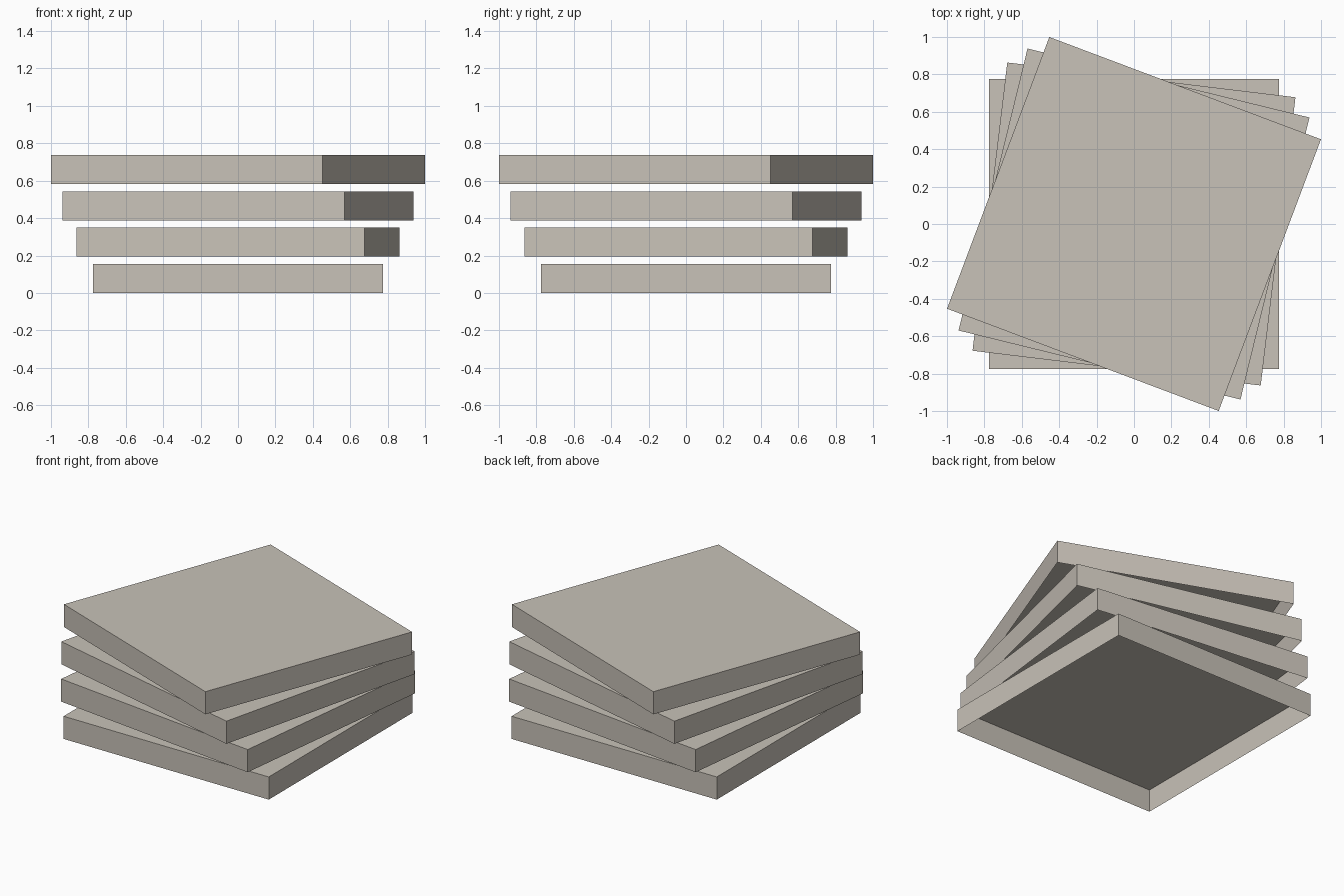
import bpy
import bmesh
from mathutils import Matrix

default = bpy.data.objects.get("Cube")
if default:
    bpy.data.objects.remove(default, do_unlink=True)

WIDTH = 1.552       # side of each square slab
THICK = 0.155       # slab height
STEP = 0.194        # rise from one slab to the next
TWIST = -0.12       # turn from one slab to the next, radians

# Warm grey stone
stone = bpy.data.materials.new("warm_grey_stone")
stone.use_nodes = True
colour = (0.58, 0.54, 0.48, 1.0)
stone.diffuse_color = colour
stone.node_tree.nodes["Principled BSDF"].inputs["Base Color"].default_value = colour


def add_slab(name, level):
    """Square slab, open underneath, twisted and raised by its level."""
    bm = bmesh.new()
    bmesh.ops.create_cube(bm, size=1.0, matrix=Matrix.Diagonal((WIDTH, WIDTH, THICK, 1.0)))
    underside = [f for f in bm.faces if f.normal.z < -0.5]
    bmesh.ops.delete(bm, geom=underside, context='FACES_ONLY')
    mesh = bpy.data.meshes.new(name)
    bm.to_mesh(mesh)
    bm.free()
    mesh.materials.append(stone)
    slab = bpy.data.objects.new(name, mesh)
    slab.location.z = THICK / 2 + level * STEP
    slab.rotation_euler.z = level * TWIST
    bpy.context.collection.objects.link(slab)


# Stack of four slabs, bottom to top
for level, name in enumerate(("bottom_slab", "lower_middle_slab", "upper_middle_slab", "top_slab")):
    add_slab(name, level)
